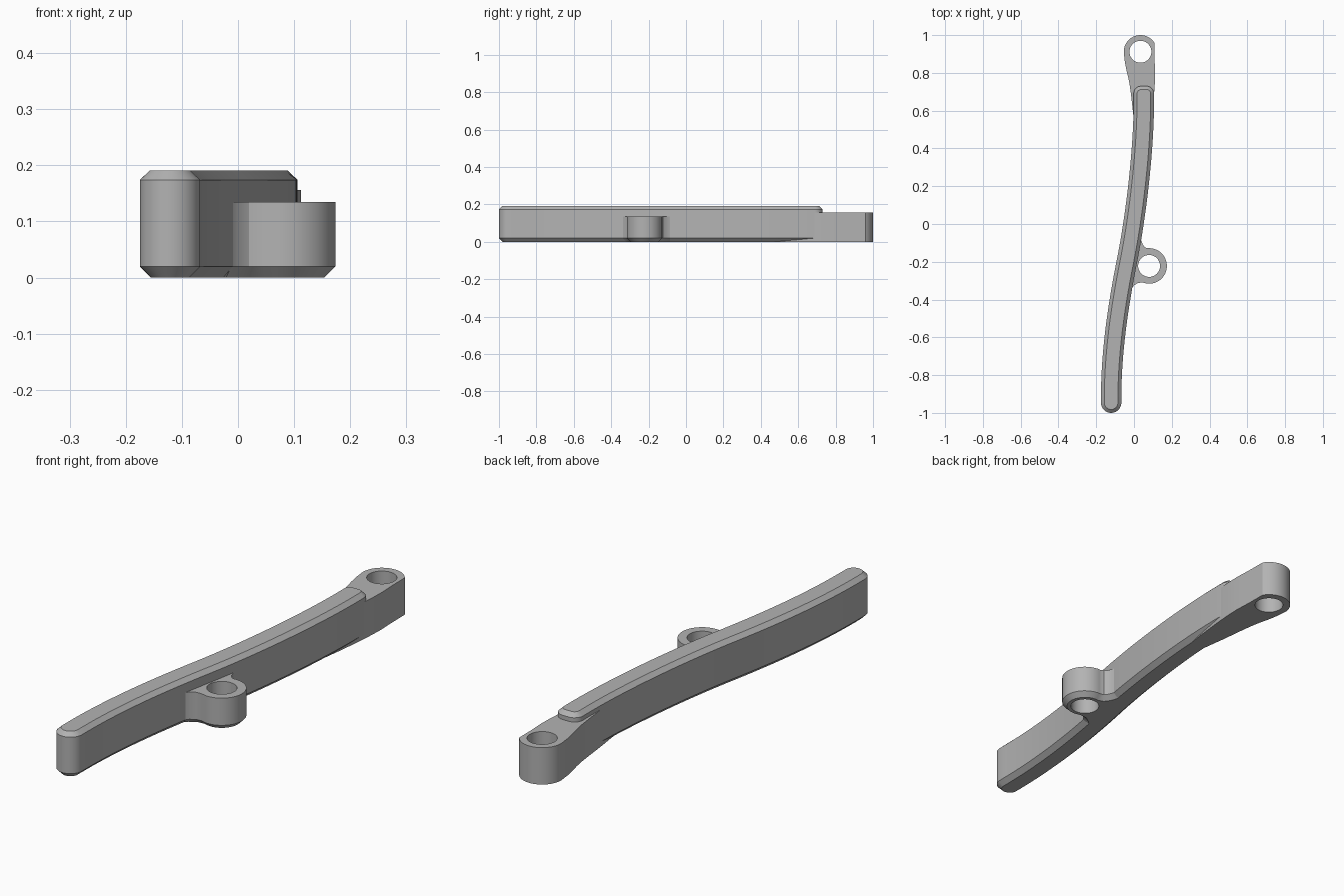
import bpy, bmesh, math
from mathutils import Vector
from mathutils.geometry import interpolate_bezier

cube = bpy.data.objects.get("Cube")
if cube:
    bpy.data.objects.remove(cube)

grey = bpy.data.materials.new("plain_grey")
grey.use_nodes = True
colour = (0.45, 0.45, 0.45, 1)
grey.diffuse_color = colour
grey.node_tree.nodes["Principled BSDF"].inputs["Base Color"].default_value = colour


def arc(centre, radius, start, end, steps=24):
    """Points on an arc, angles in degrees."""
    angles = [math.radians(start + (end - start) * i / steps) for i in range(steps + 1)]
    return [Vector((centre[0] + radius * math.cos(a), centre[1] + radius * math.sin(a))) for a in angles]


def inset(points, distance):
    """Move a counter-clockwise outline inwards with mitred corners."""
    result = []
    for i, p in enumerate(points):
        a = (p - points[i - 1]).normalized()
        b = (points[(i + 1) % len(points)] - p).normalized()
        na, nb = Vector((-a.y, a.x)), Vector((-b.y, b.x))
        result.append(p + (na + nb) * distance / max(1 + na.dot(nb), 0.4))
    return result


def prism(name, outline, levels):
    """Stack the outline at (height, inset) levels and cap both ends."""
    bm = bmesh.new()
    rings = [[bm.verts.new((p.x, p.y, z)) for p in inset(outline, d)] for z, d in levels]
    for low, high in zip(rings, rings[1:]):
        for i in range(len(low)):
            bm.faces.new((low[i - 1], low[i], high[i], high[i - 1]))
    bm.faces.new(rings[0][::-1])
    bm.faces.new(rings[-1])
    mesh = bpy.data.meshes.new(name)
    bm.to_mesh(mesh)
    bm.free()
    obj = bpy.data.objects.new(name, mesh)
    bpy.context.collection.objects.link(obj)
    mesh.materials.append(grey)
    return obj


def select(obj):
    bpy.ops.object.select_all(action="DESELECT")
    obj.select_set(True)
    bpy.context.view_layer.objects.active = obj


def drill(obj, centre, radius):
    cutter = prism("hole_cutter", arc(centre, radius, 0, 352.5, 47), [(-0.1, 0), (0.3, 0)])
    cutter.hide_render = True
    mod = obj.modifiers.new("hole", "BOOLEAN")
    mod.operation, mod.solver, mod.object = "DIFFERENCE", "EXACT", cutter
    select(obj)
    bpy.ops.object.modifier_apply(modifier=mod.name)
    bpy.data.objects.remove(cutter)


def vectors(*pairs):
    return [Vector(p) for p in pairs]


# Curved bar: an S-shaped centre line given width, round front and softened back
half = 0.054
front, middle, back = vectors((-0.121, -0.946), (-0.038, -0.2), (0.052, 0.69))
lean = Vector((0.05, 0.25))
path = interpolate_bezier(front, Vector((-0.123, -0.7)), middle - lean, middle, 24)
path += interpolate_bezier(middle, middle + lean, Vector((0.056, 0.42)), back, 24)[1:]
right, left = [], []
for i, p in enumerate(path):
    t = (path[min(i + 1, len(path) - 1)] - path[max(i - 1, 0)]).normalized()
    side = Vector((t.y, -t.x)) * half
    right.append(p.to_2d() + side.to_2d())
    left.append(p.to_2d() - side.to_2d())
corner = 0.04
shift = Vector((half - corner, 0))
outline = arc(front, half, 180, 360)[:-1] + right[1:-1]
outline += arc(back + shift, corner, 0, 90, 10) + arc(back - shift, corner, 90, 180, 10)
outline += left[-2:0:-1]
bar = prism("curved_bar", outline, [(0, 0.02), (0.02, 0), (0.174, 0), (0.191, 0.018)])

# Back mounting lug, running under the bar with a tapering tail
lug_centre = (0.034, 0.912)
outline = arc(lug_centre, 0.088, 33, 190, 32)
outline += vectors((-0.048, 0.855), (-0.039, 0.81), (-0.029, 0.77), (-0.021, 0.725), (-0.014, 0.67),
                   (-0.004, 0.58), (0.014, 0.45), (0.074, 0.42), (0.092, 0.55),
                   (0.104, 0.66), (0.11, 0.74), (0.112, 0.8), (0.109, 0.87))
lug = prism("back_lug", outline, [(0, 0), (0.156, 0)])
drill(lug, lug_centre, 0.058)

# Side mounting boss with fillets into the bar
boss_centre = (0.08, -0.222)
outline = arc(boss_centre, 0.094, -100, 95, 36)
outline += vectors((0.058, -0.124), (0.046, -0.108), (0.038, -0.085), (0.034, -0.06), (0, -0.06),
                   (-0.06, -0.335), (-0.012, -0.342), (0, -0.325), (0.02, -0.312), (0.045, -0.31))
boss = prism("side_boss", outline, [(0, 0.02), (0.02, 0), (0.135, 0)])
drill(boss, boss_centre, 0.058)

for obj in (bar, lug, boss):
    select(obj)
    bpy.ops.object.shade_smooth_by_angle(angle=math.radians(25))
